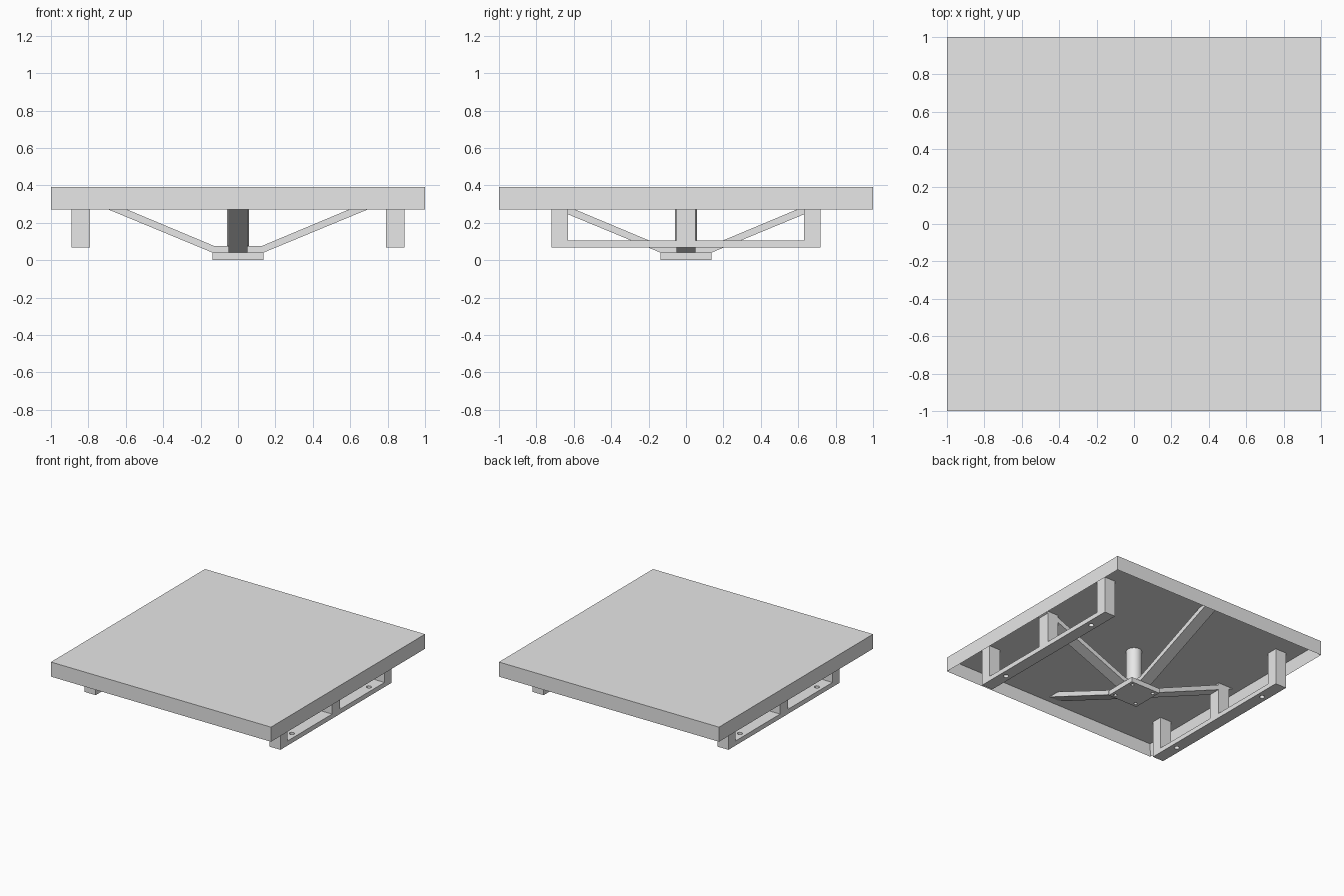
import bpy, bmesh, math
from mathutils import Matrix

old = bpy.data.objects.get("Cube")
if old:
    bpy.data.objects.remove(old, do_unlink=True)

GREY = (0.8, 0.8, 0.8, 1)
mat = bpy.data.materials.new("plain_grey")
mat.use_nodes = True
mat.diffuse_color = GREY
mat.node_tree.nodes["Principled BSDF"].inputs["Base Color"].default_value = GREY

UNDER = 0.37   # underside of the deck sheet


def finish(name, bm):
    bmesh.ops.recalc_face_normals(bm, faces=bm.faces)
    mesh = bpy.data.meshes.new(name)
    bm.to_mesh(mesh)
    bm.free()
    mesh.materials.append(mat)
    obj = bpy.data.objects.new(name, mesh)
    bpy.context.collection.objects.link(obj)
    return obj


def extruded(name, outline, depth, place):
    """Extrude a flat outline by depth, centred, then place it."""
    bm = bmesh.new()
    face = bm.faces.new([bm.verts.new((a, -depth / 2, b)) for a, b in outline])
    res = bmesh.ops.extrude_face_region(bm, geom=[face])
    new = [v for v in res["geom"] if isinstance(v, bmesh.types.BMVert)]
    bmesh.ops.translate(bm, verts=new, vec=(0, depth, 0))
    bm.transform(place)
    return finish(name, bm)


def cylinder(name, x, y, z0, z1, radius, sides):
    bm = bmesh.new()
    bmesh.ops.create_cone(bm, cap_ends=True, segments=sides, radius1=radius,
                          radius2=radius, depth=z1 - z0,
                          matrix=Matrix.Translation((x, y, (z0 + z1) / 2)))
    return finish(name, bm)


def activate(obj):
    bpy.ops.object.select_all(action='DESELECT')
    obj.select_set(True)
    bpy.context.view_layer.objects.active = obj


def drill(obj, spots, z0, z1, radius):
    """Cut vertical round holes through a part."""
    activate(obj)
    for x, y in spots:
        cutter = cylinder("hole_cutter", x, y, z0, z1, radius, 20)
        cutter.hide_render = True
        mod = obj.modifiers.new("hole", 'BOOLEAN')
        mod.operation = 'DIFFERENCE'
        mod.object = cutter
        bpy.ops.object.modifier_apply(modifier=mod.name)
        bpy.data.objects.remove(cutter, do_unlink=True)


# Deck: shallow tray, open below with a thin rim
bm = bmesh.new()
bmesh.ops.create_cube(bm, size=1, matrix=Matrix.Translation((0, 0, 0.33))
                      @ Matrix.Diagonal((2, 2, 0.12, 1)))
bottom = min(bm.faces, key=lambda f: f.calc_center_median().z)
bmesh.ops.inset_region(bm, faces=[bottom], thickness=0.02)
bmesh.ops.translate(bm, verts=bottom.verts, vec=(0, 0, UNDER - 0.27))
finish("deck", bm)

# Base plate with four bolt holes
plate = extruded("base_plate", [(-.135, 0), (.135, 0), (.135, .04), (-.135, .04)],
                 0.27, Matrix())
drill(plate, [(x, y) for x in (-.1, .1) for y in (-.1, .1)], -.05, .09, 0.013)

# Central column
column = cylinder("column", 0, 0, 0.06, UNDER, 0.06, 32)
activate(column)
bpy.ops.object.shade_smooth_by_angle()

# Bent struts rising from the base plate to the deck
for i, name in enumerate(("left", "back", "right", "front")):
    start = 0.05 * (i % 2)
    outline = [(start, .04), (.135, .04), (.932, UNDER),
               (.83, UNDER), (.13, .077), (start, .077)]
    extruded(name + "_strut", outline, 0.1, Matrix.Rotation(i * math.pi / 2, 4, 'Z'))

# Side frames: bottom rail with three posts, as one comb-shaped profile
half = [(.05, UNDER), (.05, .105), (.63, .105), (.63, UNDER), (.72, UNDER), (.72, .067)]
comb = half + [(-a, b) for a, b in reversed(half)]
for side, name in ((1, "left"), (-1, "right")):
    place = Matrix.Translation((side * 0.84, 0, 0)) @ Matrix.Rotation(math.pi / 2, 4, 'Z')
    frame = extruded(name + "_frame", comb, 0.1, place)
    drill(frame, [(side * 0.84, y) for y in (-.5, .5)], 0.03, 0.15, 0.02)
